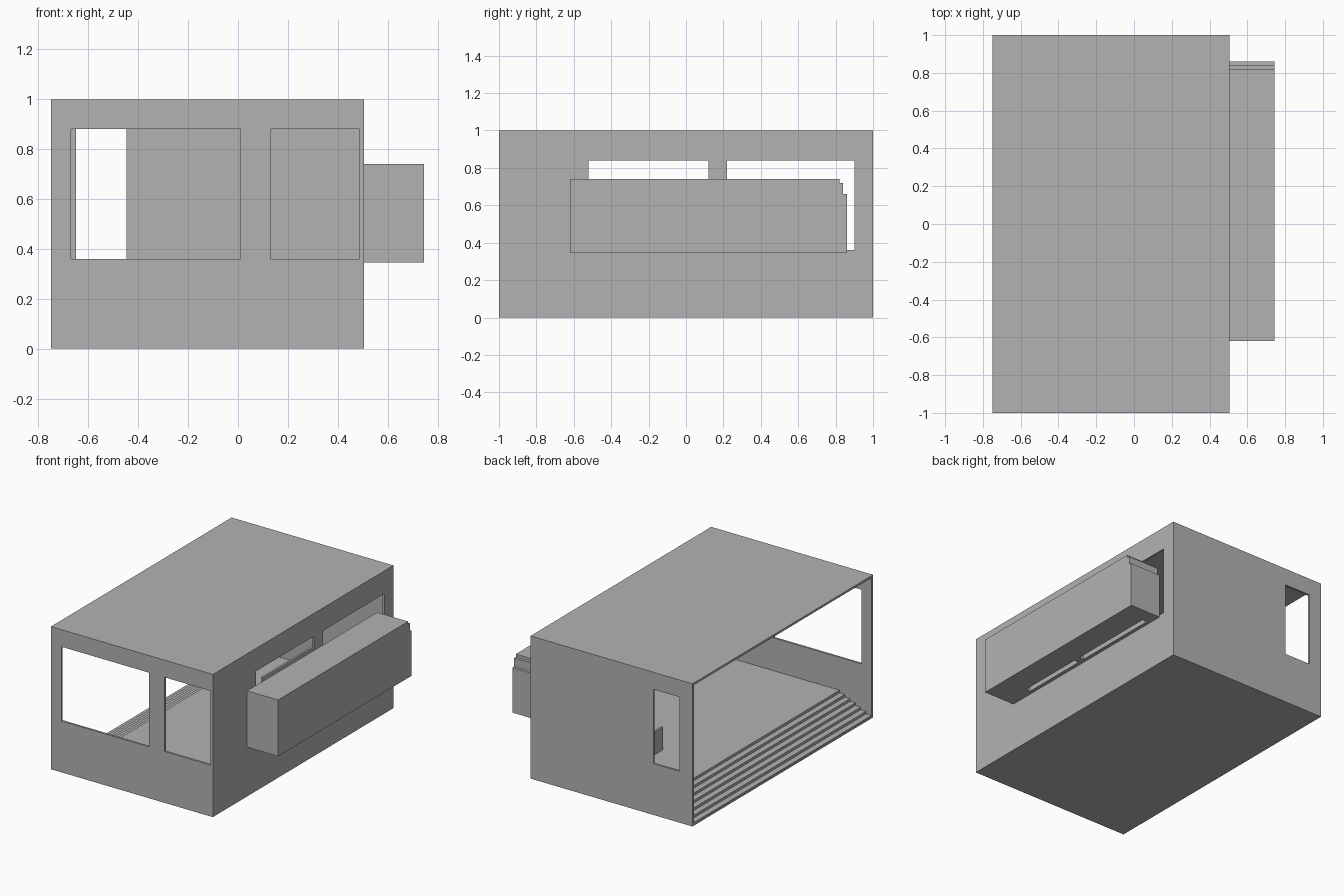
import bpy
import bmesh

if "Cube" in bpy.data.objects:
    bpy.data.objects.remove(bpy.data.objects["Cube"], do_unlink=True)

grey = bpy.data.materials.new("plain_grey")
grey.use_nodes = True
grey.diffuse_color = (0.45, 0.45, 0.45, 1)
grey.node_tree.nodes["Principled BSDF"].inputs["Base Color"].default_value = (0.45, 0.45, 0.45, 1)


def extrude(name, profile, axis, start, end):
    """Extrude a closed profile along x or y; the profile gives the other two axes."""
    bm = bmesh.new()
    place = {"x": lambda p, d: (d, p[0], p[1]), "y": lambda p, d: (p[0], d, p[1])}[axis]
    face = bm.faces.new([bm.verts.new(place(p, start)) for p in profile])
    moved = bmesh.ops.extrude_face_region(bm, geom=[face])["geom"]
    for v in moved:
        if isinstance(v, bmesh.types.BMVert):
            v.co["xyz".index(axis)] = end
    bmesh.ops.recalc_face_normals(bm, faces=bm.faces)
    mesh = bpy.data.meshes.new(name)
    bm.to_mesh(mesh)
    bm.free()
    mesh.materials.append(grey)
    obj = bpy.data.objects.new(name, mesh)
    bpy.context.collection.objects.link(obj)
    return obj


def box(name, x, y, z):
    corners = [(y[0], z[0]), (y[1], z[0]), (y[1], z[1]), (y[0], z[1])]
    return extrude(name, corners, "x", x[0], x[1])


def cut(target, x, y, z):
    """Subtract a box and discard the cutter."""
    cutter = box("cutter", x, y, z)
    cutter.hide_render = True
    mod = target.modifiers.new("opening", "BOOLEAN")
    mod.operation = "DIFFERENCE"
    mod.solver = "EXACT"
    mod.object = cutter
    bpy.context.view_layer.objects.active = target
    bpy.ops.object.modifier_apply(modifier=mod.name)
    bpy.data.objects.remove(cutter, do_unlink=True)


LEFT, RIGHT, WALL = -0.75, 0.505, 0.015
INNER = 1 - WALL
FLOOR = 0.13

# Thin-walled room, fully open along one long side
room = box("room_shell", (LEFT, RIGHT), (-1, 1), (0, 1))
cut(room, (LEFT - 0.1, RIGHT - WALL), (-INNER, INNER), (WALL, INNER))

# Front windows, back window and side windows
for x in [(-0.67, 0.01), (0.13, 0.488)]:
    cut(room, x, (-1.1, -0.9), (0.36, 0.88))
cut(room, (-0.65, -0.447), (0.9, 1.1), (0.36, 0.88))
for y in [(-0.52, 0.12), (0.22, 0.9)]:
    cut(room, (0.45, 0.55), y, (0.36, 0.84))

# Floor platform with steps down to the open side
steps, tread = 7, 0.041
profile = [(RIGHT - WALL, WALL / 2), (LEFT + 0.003, WALL / 2)]
for i in range(steps):
    x = LEFT + 0.003 + i * tread
    z = FLOOR * (i + 1) / steps
    if i:
        profile.append((x, FLOOR * i / steps))
    profile.append((x, z))
profile.append((RIGHT - WALL, FLOOR))
extrude("stepped_floor", profile, "y", -INNER, INNER)

# Low partition running to the back wall
box("low_partition", (-0.095, -0.08), (0.39, INNER), (FLOOR, 0.29))

# Projecting side box with a stepped back end
outline = [(-0.62, 0.345), (0.86, 0.345), (0.86, 0.66), (0.84, 0.66),
           (0.84, 0.72), (0.82, 0.72), (0.82, 0.74), (-0.62, 0.74)]
bay = extrude("side_box", outline, "x", RIGHT, 0.745)

# Two slots under the side box
for y in [(-0.42, 0.07), (0.12, 0.76)]:
    cut(bay, (0.53, 0.565), y, (0.3, 0.44))
